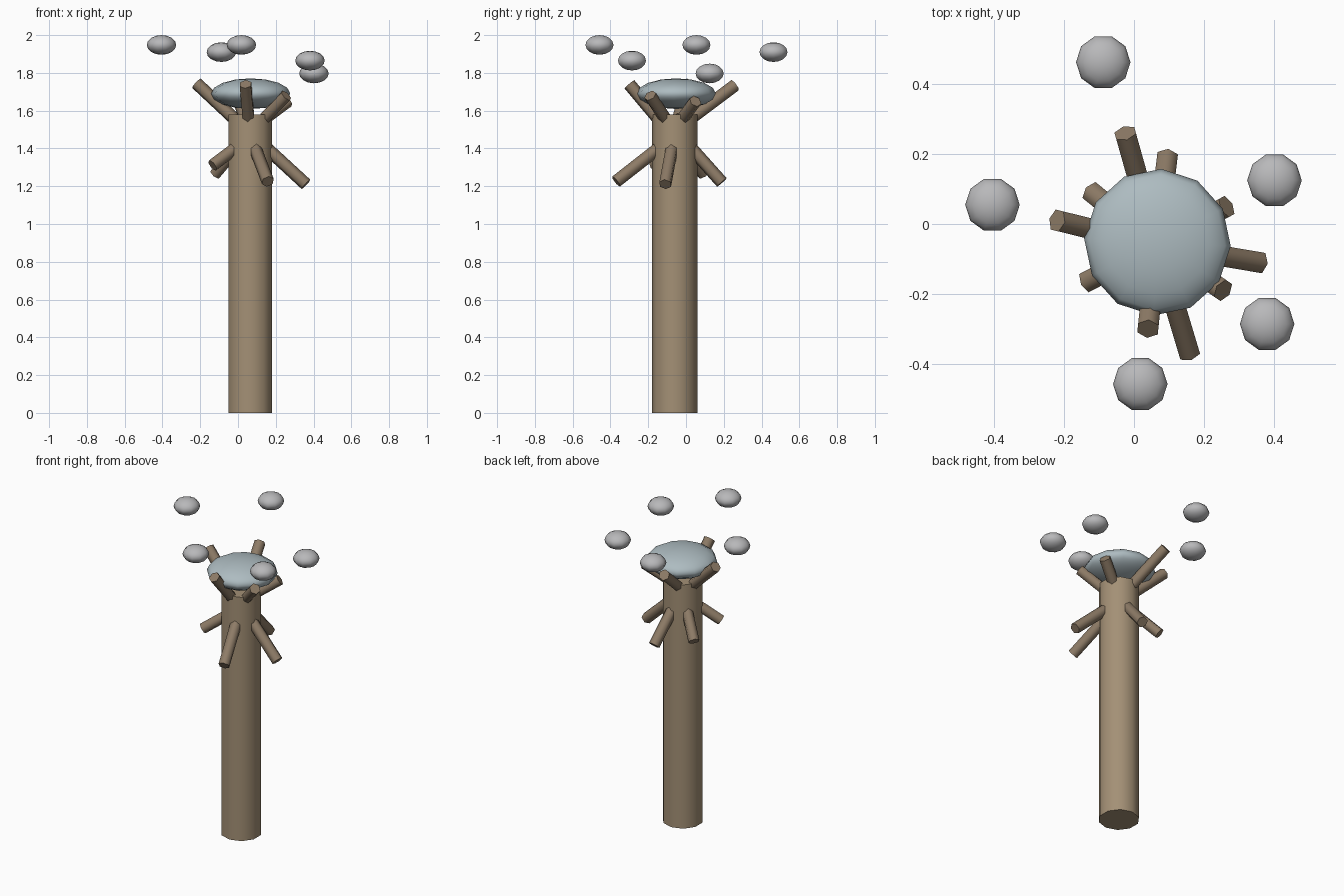
import bpy, math
from mathutils import Vector

if "Cube" in bpy.data.objects:
    bpy.data.objects.remove(bpy.data.objects["Cube"])

CX, CY = 0.065, -0.06  # trunk axis


def material(name, rgb):
    m = bpy.data.materials.new(name)
    m.diffuse_color = (*rgb, 1)
    m.use_nodes = True
    m.node_tree.nodes["Principled BSDF"].inputs["Base Color"].default_value = m.diffuse_color
    return m


BARK = material("bark", (0.37, 0.28, 0.18))
TWIG = material("dark_bark", (0.27, 0.20, 0.135))
CAP = material("pale_blue_grey", (0.42, 0.50, 0.53))
PUFF = material("light_grey", (0.48, 0.48, 0.49))


def finish(name, mat, angle):
    ob = bpy.context.object
    ob.name = name
    ob.data.materials.append(mat)
    bpy.ops.object.shade_smooth_by_angle(angle=math.radians(angle))
    return ob


def rod(name, a, b, radius, sides, mat, angle):
    a, b = Vector(a), Vector(b)
    d = b - a
    bpy.ops.mesh.primitive_cylinder_add(
        vertices=sides, radius=radius, depth=d.length, location=(a + b) / 2,
        rotation=d.to_track_quat('Z', 'Y').to_euler())
    return finish(name, mat, angle)


def blob(name, centre, radius, half_height, segments, rings, mat, turn=0):
    bpy.ops.mesh.primitive_uv_sphere_add(
        segments=segments, ring_count=rings, radius=1, location=centre,
        rotation=(0, 0, math.radians(turn)))
    bpy.context.object.scale = (radius, radius, half_height)
    return finish(name, mat, 80)


# Trunk
rod("trunk", (CX, CY, 0), (CX, CY, 1.58), 0.121, 10, BARK, 50)


# Branch stubs run from the trunk surface to each tip
def stubs(name, base_z, tips):
    for i, tip in enumerate(tips):
        out = Vector((tip[0] - CX, tip[1] - CY, 0)).normalized() * 0.09
        rod(f"{name}_{i + 1}", (CX + out.x, CY + out.y, base_z), tip,
            0.034, 6, TWIG, 65)


stubs("upper_branch", 1.56, [
    (0.265, 0.05, 1.65), (-0.025, 0.26, 1.735), (-0.22, 0.01, 1.745),
    (0.04, -0.30, 1.74), (0.255, -0.19, 1.68)])
stubs("lower_branch", 1.40, [
    (0.36, -0.11, 1.21), (0.158, -0.37, 1.225), (-0.135, -0.165, 1.31),
    (-0.12, 0.09, 1.265), (0.095, 0.19, 1.22)])

# Flattened cap above the trunk
blob("cap", (CX + 0.002, -0.052, 1.69), 0.21, 0.081, 12, 8, CAP, 27)

# Floating puffs around the cap
for i, c in enumerate([(-0.405, 0.055, 1.948), (-0.088, 0.463, 1.91),
                       (0.018, -0.458, 1.948), (0.402, 0.125, 1.797),
                       (0.381, -0.286, 1.865)]):
    blob(f"puff_{i + 1}", c, 0.078, 0.052, 10, 8, PUFF, 18)
